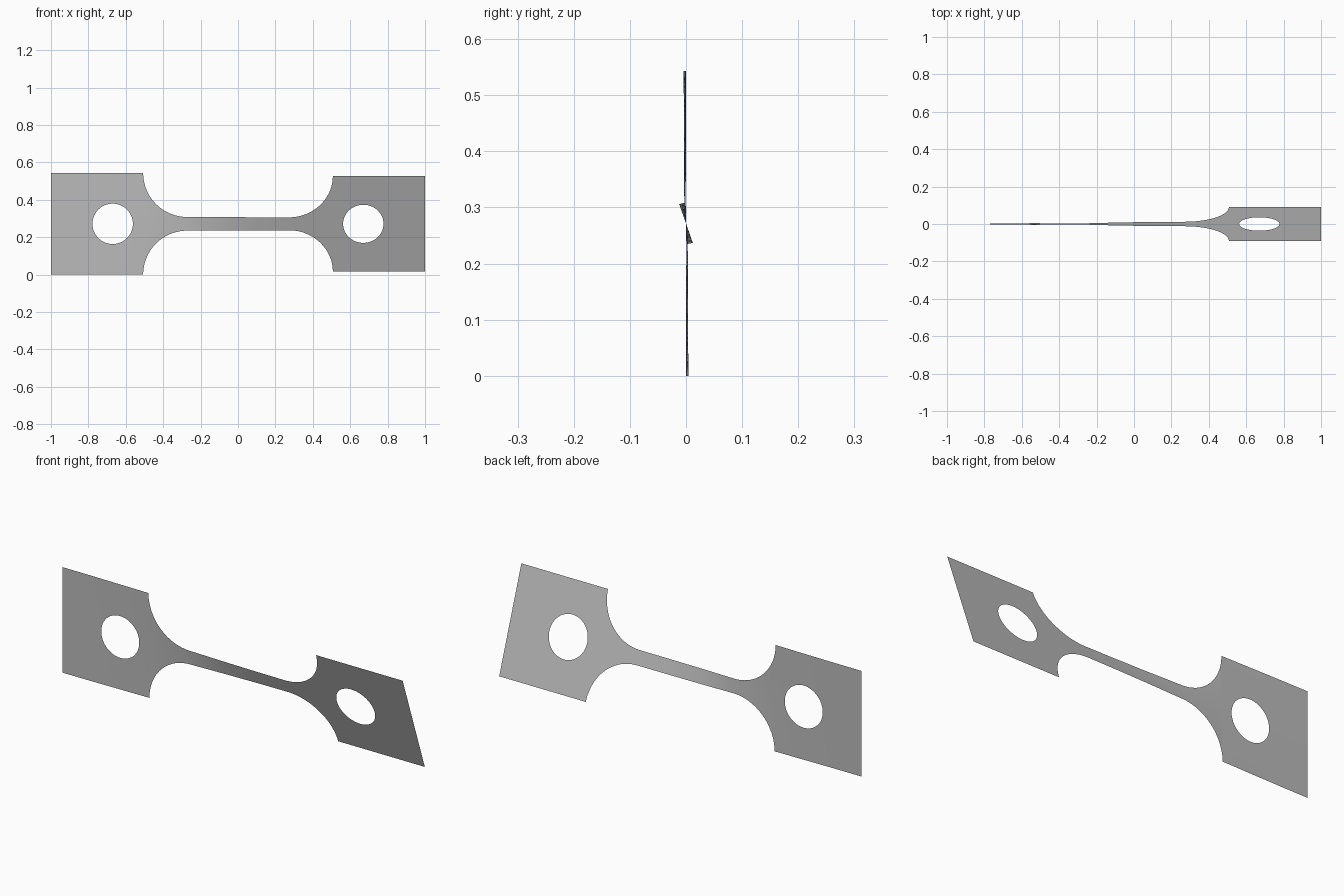
import bpy
import bmesh
from math import sin, cos, pi, radians, sqrt

cube = bpy.data.objects.get("Cube")
if cube:
    bpy.data.objects.remove(cube, do_unlink=True)

HALF = 0.2715                    # half height of the end plates
FILLET, FILLET_X = 0.235, 0.272  # concave shoulder radius and centre
HOLE, HOLE_X = 0.108, 0.67       # bolt hole radius and centre
ROWS = 4
TWIST = [(-1, 0), (-0.8, 0.2), (-0.5, 1), (-0.27, 5), (-0.08, 13),
         (0.1, 17.5), (0.3, 19.4), (1, 19.4)]


def outline(x):
    """Half height of the flat strip."""
    d = abs(x) - FILLET_X
    if d <= 0:
        return HALF - FILLET
    if d >= FILLET:
        return HALF
    return HALF - sqrt(FILLET ** 2 - d ** 2)


def hole(x):
    """Half height of the hole opening."""
    return sqrt(max(0, HOLE ** 2 - (abs(x) - HOLE_X) ** 2))


def twist(x):
    for (x0, a0), (x1, a1) in zip(TWIST, TWIST[1:]):
        if x <= x1:
            return radians(a0 + (a1 - a0) * (x - x0) / (x1 - x0))
    return radians(TWIST[-1][1])


# Stations along one half: neck, shoulder arc, hole, outer edge
half = [FILLET_X * i / 12 for i in range(1, 12)]
half += [FILLET_X + FILLET * sin(pi / 2 * i / 24) for i in range(25)]
half += [HOLE_X - HOLE * cos(pi * i / 32) for i in range(33)]
half += [0.82, 0.88, 0.94, 1.0]
stations = [-x for x in reversed(half)] + [0] + half

# Twisted sheet, upper and lower strips joined along the centre line
bm = bmesh.new()
for side in (1, -1):
    previous = None
    for x in stations:
        low, high, a = hole(x), outline(x), twist(x)
        column = []
        for r in range(ROWS + 1):
            v = side * (low + (high - low) * r / ROWS)
            column.append(bm.verts.new((x, -v * sin(a), HALF + v * cos(a))))
        if previous:
            for r in range(ROWS):
                quad = [previous[r], column[r], column[r + 1], previous[r + 1]]
                bm.faces.new(quad if side > 0 else quad[::-1])
        previous = column
bmesh.ops.remove_doubles(bm, verts=bm.verts, dist=0.00001)

mesh = bpy.data.meshes.new("twisted_test_strip")
bm.to_mesh(mesh)
bm.free()
strip = bpy.data.objects.new("twisted_test_strip", mesh)
bpy.context.collection.objects.link(strip)

# Plain grey metal
grey = bpy.data.materials.new("plain_grey")
grey.use_nodes = True
grey.diffuse_color = (0.5, 0.5, 0.5, 1)
grey.node_tree.nodes["Principled BSDF"].inputs["Base Color"].default_value = (0.5, 0.5, 0.5, 1)
mesh.materials.append(grey)

bpy.context.view_layer.objects.active = strip
strip.select_set(True)
bpy.ops.object.shade_smooth_by_angle()
